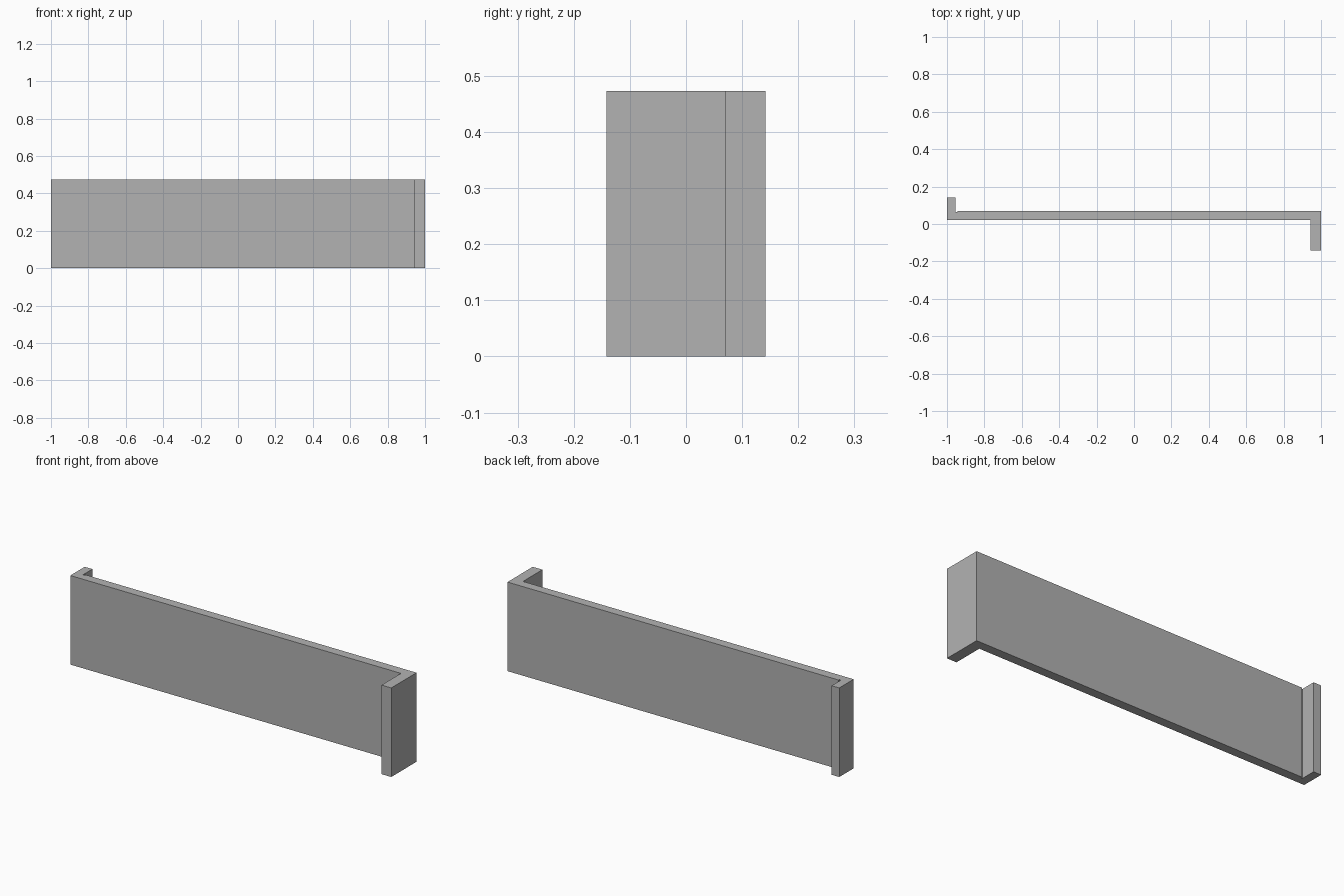
import bpy
import bmesh

cube = bpy.data.objects.get("Cube")
if cube:
    bpy.data.objects.remove(cube, do_unlink=True)

HEIGHT = 0.473
FRONT, BACK = 0.021, 0.07    # faces of the long panel
REACH = 0.142                # how far each end flange sticks out
GROOVE = 0.007               # depth of the relief groove at the inner corner

# Single flat grey
grey = bpy.data.materials.new("plain_grey")
grey.use_nodes = True
colour = (0.448, 0.448, 0.448, 1)
grey.diffuse_color = colour
grey.node_tree.nodes["Principled BSDF"].inputs["Base Color"].default_value = colour

# Z-shaped outline, counter-clockwise from above
outline = [
    (-1, FRONT), (0.943, FRONT), (0.943, -REACH), (1, -REACH), (1, BACK),
    (-0.945, BACK), (-0.945, BACK - GROOVE), (-0.955, BACK - GROOVE),
    (-0.955, REACH), (-1, REACH),
]

# Extrude the outline to full height
bm = bmesh.new()
base = bm.faces.new([bm.verts.new((x, y, 0)) for x, y in outline])
result = bmesh.ops.extrude_face_region(bm, geom=[base], use_keep_orig=True)
top = [v for v in result["geom"] if isinstance(v, bmesh.types.BMVert)]
bmesh.ops.translate(bm, verts=top, vec=(0, 0, HEIGHT))
bmesh.ops.recalc_face_normals(bm, faces=bm.faces)

mesh = bpy.data.meshes.new("flanged_panel")
bm.to_mesh(mesh)
bm.free()
mesh.materials.append(grey)
panel = bpy.data.objects.new("flanged_panel", mesh)
bpy.context.collection.objects.link(panel)
